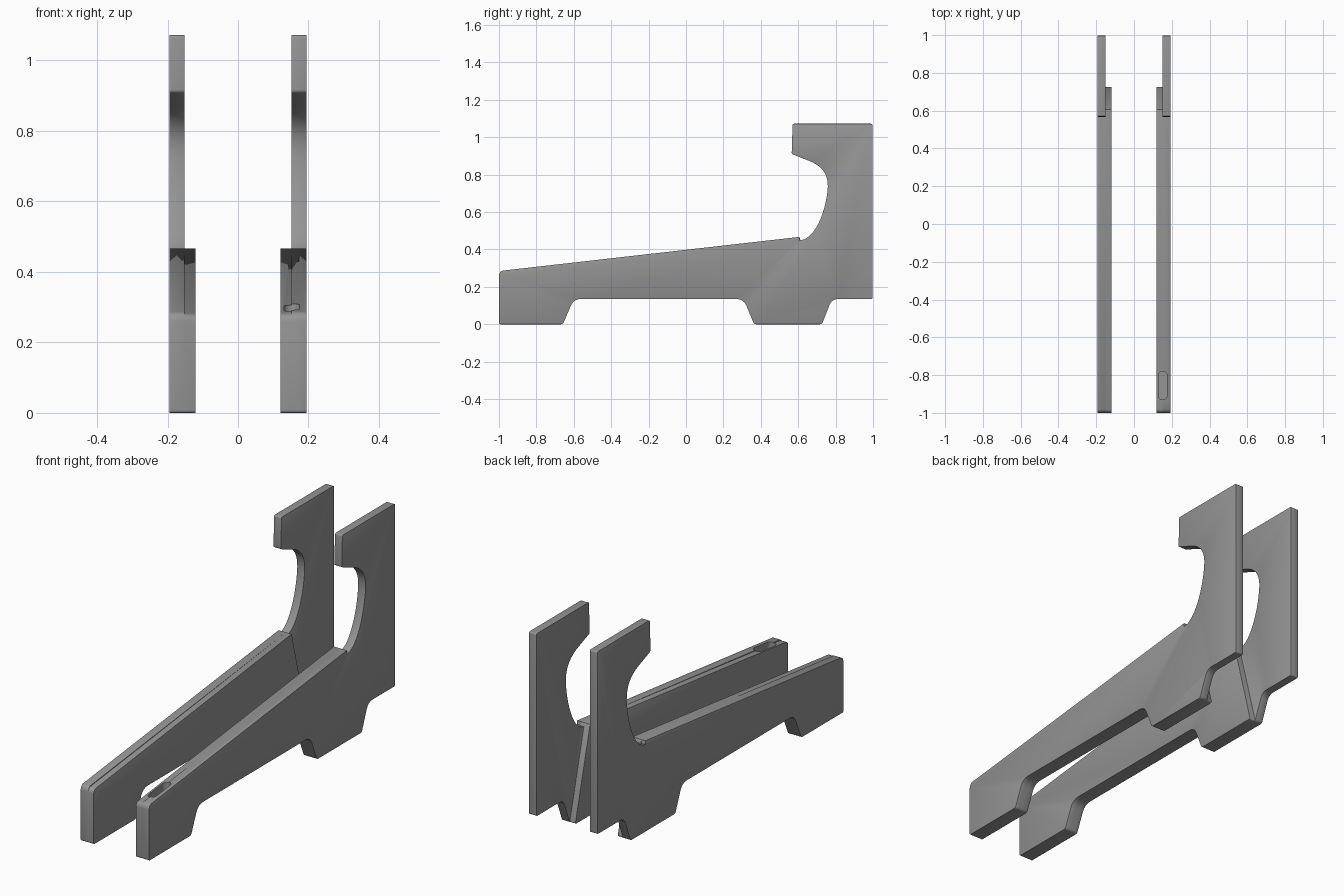
import bpy, bmesh
from mathutils import Vector
from mathutils.geometry import interpolate_bezier

cube = bpy.data.objects.get("Cube")
if cube:
    bpy.data.objects.remove(cube, do_unlink=True)

grey = bpy.data.materials.new("plain grey")
grey.use_nodes = True
colour = (0.3, 0.3, 0.3, 1)
grey.diffuse_color = colour
grey.node_tree.nodes["Principled BSDF"].inputs["Base Color"].default_value = colour


def rounded(corners):
    """Turn (y, z, radius) corners into an outline with eased corners."""
    out = []
    for i, (y, z, r) in enumerate(corners):
        p = Vector((y, z))
        if not r:
            out.append(p)
            continue
        a, b = Vector(corners[i - 1][:2]), Vector(corners[(i + 1) % len(corners)][:2])
        start, end = p + (a - p).normalized() * r, p + (b - p).normalized() * r
        out += [v.to_2d() for v in interpolate_bezier(
            start.to_3d(), start.lerp(p, .6).to_3d(), end.lerp(p, .6).to_3d(), end.to_3d(), 5)]
    return out


def prism(name, points, direction):
    """Extrude a closed outline of 3D points."""
    bm = bmesh.new()
    face = bm.faces.new([bm.verts.new(p) for p in points])
    ext = bmesh.ops.extrude_face_region(bm, geom=[face])
    bmesh.ops.translate(bm, vec=direction, verts=[v for v in ext["geom"] if isinstance(v, bmesh.types.BMVert)])
    bmesh.ops.recalc_face_normals(bm, faces=bm.faces)
    mesh = bpy.data.meshes.new(name)
    bm.to_mesh(mesh)
    bm.free()
    mesh.materials.append(grey)
    obj = bpy.data.objects.new(name, mesh)
    bpy.context.collection.objects.link(obj)
    return obj


def combine(obj, other, operation):
    mod = obj.modifiers.new(operation.lower(), "BOOLEAN")
    mod.operation, mod.object, mod.solver = operation, other, "EXACT"
    other.hide_render = True
    other.hide_set(True)


# Underside with two feet, shared front end and sloping top
front_foot = [(-1, .28, .02), (-1, 0, .008), (-.658, 0, .01), (-.6, .135, .035)]
rear_foot = [(.308, .135, .035), (.364, 0, .01), (.727, 0, .01)]
rail = rounded(front_foot + rear_foot + [(.607, .467, 0)])

# Hooked upright: outline up the back, over the head and down the curved throat
head = rounded(front_foot + rear_foot + [
    (.78, .135, .03), (.997, .135, .008), (.997, 1.072, .008), (.57, 1.072, .008),
    (.565, .91, .008), (.66, .873, 0)])
throat = []
for curve in (((.66, .873), (.73, .845), (.76, .8), (.758, .733)),
              ((.758, .733), (.752, .63), (.71, .51), (.655, .468))):
    throat += [v.to_2d() for v in interpolate_bezier(*[Vector(p).to_3d() for p in curve], 12)][1:]
head += throat + [Vector(p) for p in ((.635, .455), (.607, .447), (.607, .467))]

for side, label in ((1, "left"), (-1, "right")):
    bracket = prism(label + "_bracket", [(side * .152, *p) for p in head], (side * .042, 0, 0))
    thick = prism(label + "_rail_thickness", [(side * .12, *p) for p in rail], (side * .052, 0, 0))
    combine(bracket, thick, "UNION")
    bevel = bracket.modifiers.new("eased_edges", "BEVEL")
    bevel.width, bevel.segments, bevel.angle_limit = .005, 2, .9

    # Long round-ended slot in the top of the left rail
    if side > 0:
        ring = rounded([(.13, -.93, .022), (.175, -.93, .022), (.175, -.78, .022), (.13, -.78, .022)])
        slot = prism("slot_cutter", [(p.x, p.y, .24) for p in ring], (0, 0, .2))
        combine(bracket, slot, "DIFFERENCE")

    bpy.ops.object.select_all(action="DESELECT")
    bracket.select_set(True)
    bpy.context.view_layer.objects.active = bracket
    for mod in list(bracket.modifiers):
        bpy.ops.object.modifier_apply(modifier=mod.name)
    bpy.ops.object.shade_smooth_by_angle(angle=.6)
    bpy.data.objects.remove(thick, do_unlink=True)
    if side > 0:
        bpy.data.objects.remove(slot, do_unlink=True)
